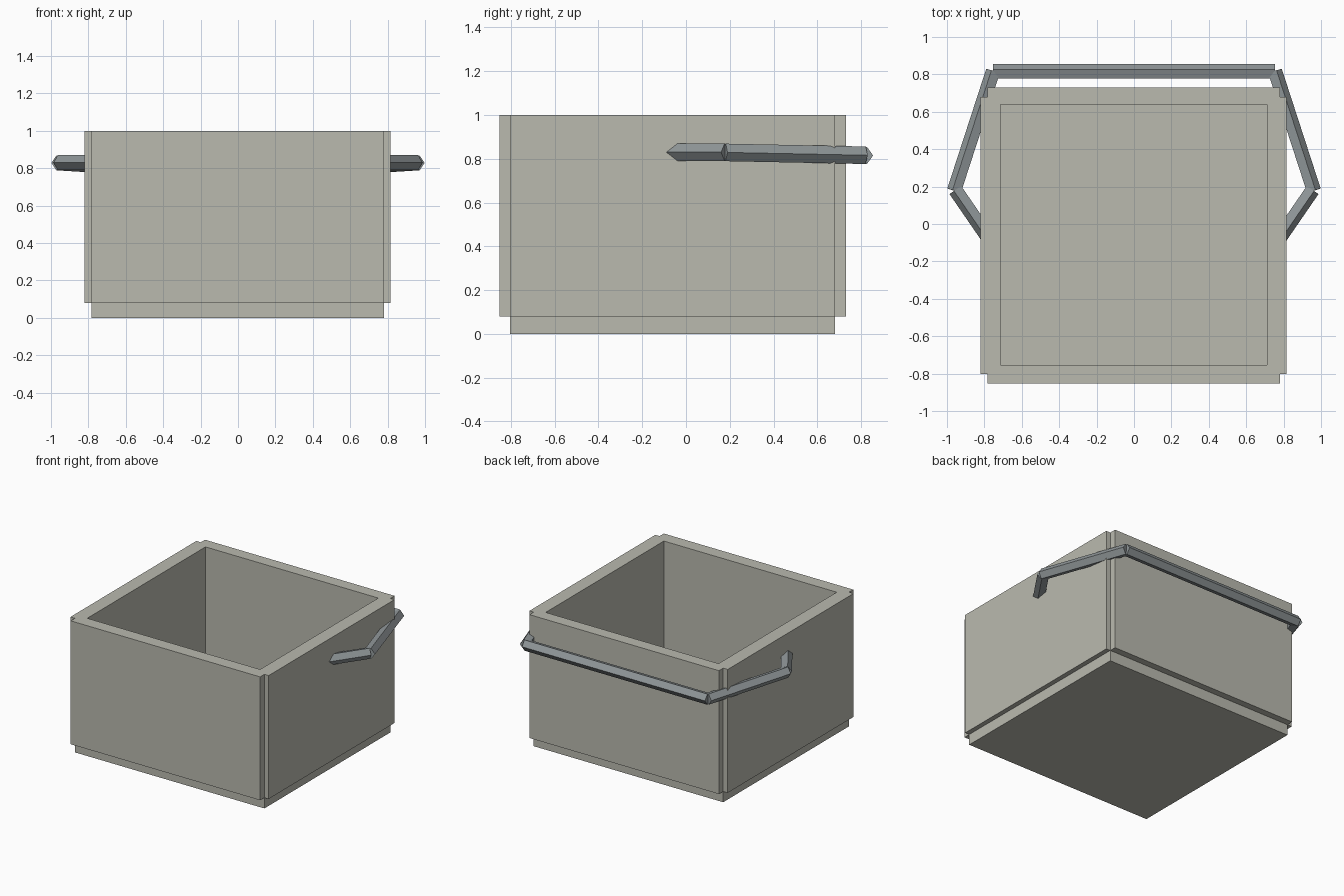
import bpy
import bmesh
from math import cos, sin, pi
from mathutils import Vector

if "Cube" in bpy.data.objects:
    bpy.data.objects.remove(bpy.data.objects["Cube"], do_unlink=True)


def make_material(name, colour):
    mat = bpy.data.materials.new(name)
    mat.use_nodes = True
    mat.diffuse_color = colour
    mat.node_tree.nodes["Principled BSDF"].inputs["Base Color"].default_value = colour
    return mat


STONE = make_material("warm grey", (0.49, 0.49, 0.43, 1))
METAL = make_material("blue grey metal", (0.28, 0.31, 0.32, 1))


def finish(name, bm, mat):
    bmesh.ops.recalc_face_normals(bm, faces=bm.faces)
    mesh = bpy.data.meshes.new(name)
    bm.to_mesh(mesh)
    bm.free()
    mesh.materials.append(mat)
    obj = bpy.data.objects.new(name, mesh)
    bpy.context.collection.objects.link(obj)
    return obj


def box_mesh(lo, hi):
    bm = bmesh.new()
    bmesh.ops.create_cube(bm, size=1)
    for v in bm.verts:
        v.co = [a + (c + 0.5) * (b - a) for a, b, c in zip(lo, hi, v.co)]
    return bm


def bar(name, start, end, outward, radius=0.042):
    """Five-sided bar with one ridge pointing outward."""
    start, end = Vector(start), Vector(end)
    along = (end - start).normalized()
    out = Vector(outward)
    out = (out - along * out.dot(along)).normalized()
    side = along.cross(out)
    bm = bmesh.new()
    rings = []
    for centre in (start, end):
        rings.append([bm.verts.new(centre + radius * (out * cos(a) + side * sin(a)))
                      for a in (2 * pi * i / 5 for i in range(5))])
        bm.faces.new(rings[-1])
    for i in range(5):
        j = (i + 1) % 5
        bm.faces.new((rings[0][i], rings[0][j], rings[1][j], rings[1][i]))
    return finish(name, bm, METAL)


# Open-topped inner box: the rim is inset, then pushed down to the floor
X0, X1, Y0, Y1 = -0.783, 0.78, -0.803, 0.68
bm = box_mesh((X0, Y0, 0), (X1, Y1, 1))
top = max(bm.faces, key=lambda f: f.calc_center_median().z)
floor = bmesh.ops.extrude_discrete_faces(bm, faces=[top])["faces"][0]
for v in floor.verts:
    v.co.x = -0.715 if v.co.x < 0 else 0.711
    v.co.y = -0.755 if v.co.y < 0 else 0.638
well = bmesh.ops.extrude_discrete_faces(bm, faces=[floor])["faces"][0]
for v in well.verts:
    v.co.z = 0.08
finish("box_shell", bm, STONE)

# Raised outer panels, leaving notched corners and a recessed foot
panels = {
    "front_panel": ((X0, -0.853), (X1, Y0)),
    "back_panel": ((X0, Y1), (X1, 0.73)),
    "right_panel": ((-0.82, Y0), (X0, Y1)),
    "left_panel": ((X1, Y0), (0.815, Y1)),
}
for name, (lo, hi) in panels.items():
    finish(name, box_mesh((*lo, 0.08), (*hi, 1)), STONE)

# Handle: two bars on each side and one across the back
for side, s in (("left", 1), ("right", -1)):
    bar(side + "_handle_mount", (s * 0.75, -0.11, 0.83), (s * 0.952, 0.184, 0.83),
        (s * 0.824, -0.566, 0))
    bar(side + "_handle_arm", (s * 0.958, 0.177, 0.829), (s * 0.75, 0.817, 0.816),
        (s * 0.951, 0.309, 0))
bar("handle_grip", (-0.755, 0.813, 0.815), (0.755, 0.813, 0.815), (0, 1, 0))
